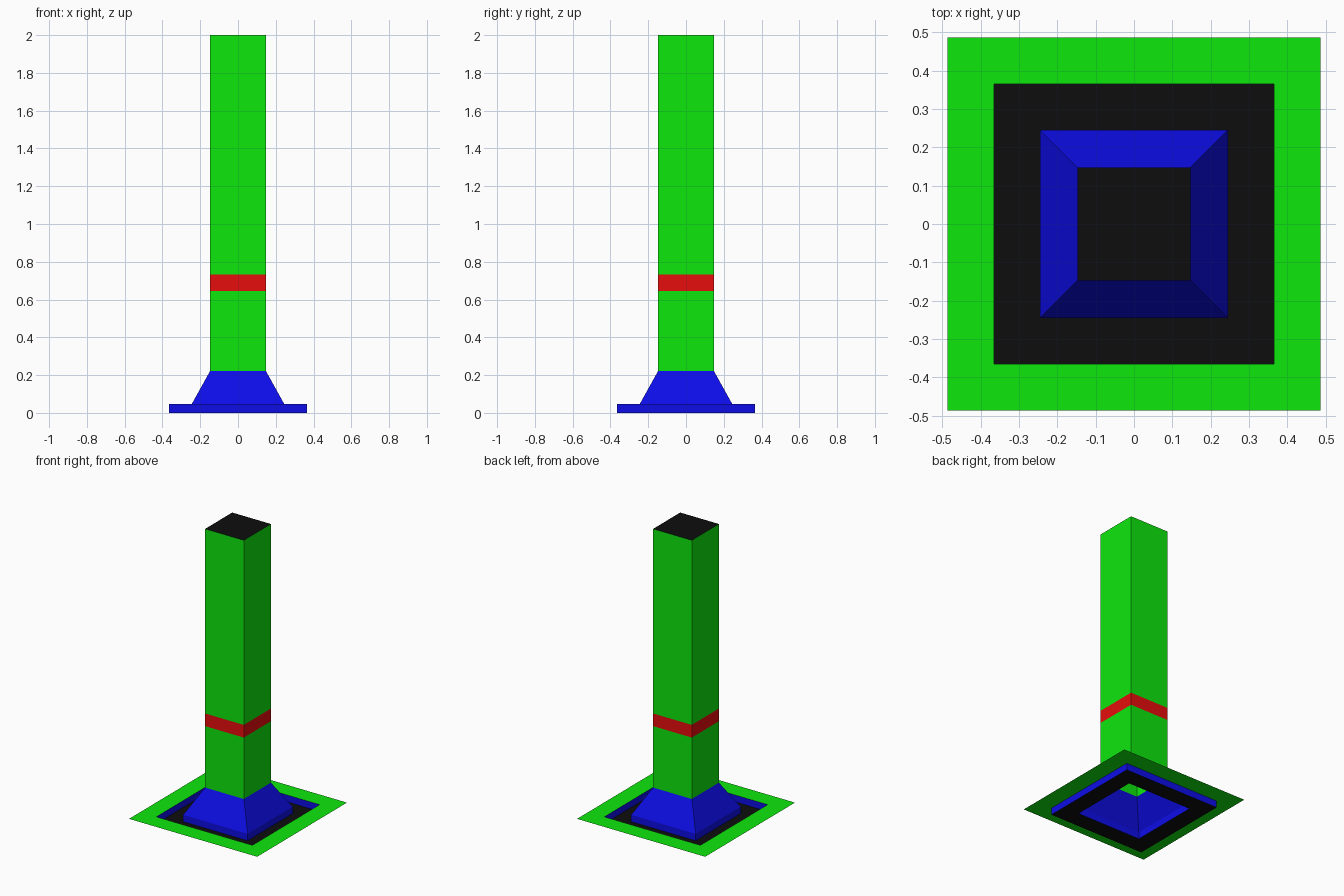
import bpy, bmesh

if "Cube" in bpy.data.objects:
    bpy.data.objects.remove(bpy.data.objects["Cube"])


def material(name, rgb):
    m = bpy.data.materials.new(name)
    m.diffuse_color = (*rgb, 1.0)
    m.use_nodes = True
    m.node_tree.nodes["Principled BSDF"].inputs["Base Color"].default_value = m.diffuse_color
    return m


LOW = 0.004
green = material("green", (LOW, 0.8, LOW))
blue = material("blue", (LOW, LOW, 0.8))
red = material("red", (0.8, LOW, LOW))
black = material("black", (LOW, LOW, LOW))


def square_shell(name, rings, mats, cap=None):
    """Join square rings (half width, z); mats colours each band, cap closes the last ring."""
    used = list(dict.fromkeys(mats + ([cap] if cap else [])))
    bm = bmesh.new()
    loops = [[bm.verts.new((sx * h, sy * h, z))
              for sx, sy in ((-1, -1), (1, -1), (1, 1), (-1, 1))]
             for h, z in rings]
    for a, b, mat in zip(loops, loops[1:], mats):
        for i in range(4):
            j = (i + 1) % 4
            bm.faces.new((a[i], a[j], b[j], b[i])).material_index = used.index(mat)
    if cap:
        bm.faces.new(loops[-1]).material_index = used.index(cap)
    mesh = bpy.data.meshes.new(name)
    bm.to_mesh(mesh)
    bm.free()
    for m in used:
        mesh.materials.append(m)
    ob = bpy.data.objects.new(name, mesh)
    bpy.context.collection.objects.link(ob)
    return ob


# Thin ground border level with the rim of the sunken moat
square_shell("ground_border", [(0.487, 0.047), (0.365, 0.047)], [green])

# Sunken moat: blue outer wall, black floor
square_shell("moat", [(0.365, 0.047), (0.365, 0), (0.245, 0)], [blue, black])

# Plinth: short upright wall, then a slope up to the column (open below)
square_shell("plinth", [(0.245, 0), (0.245, 0.047), (0.147, 0.223)], [blue, blue])

# Hollow column with a red band and a black top
square_shell("column",
             [(0.147, 0.223), (0.147, 0.645), (0.147, 0.732), (0.147, 2.0)],
             [green, red, green], cap=black)
